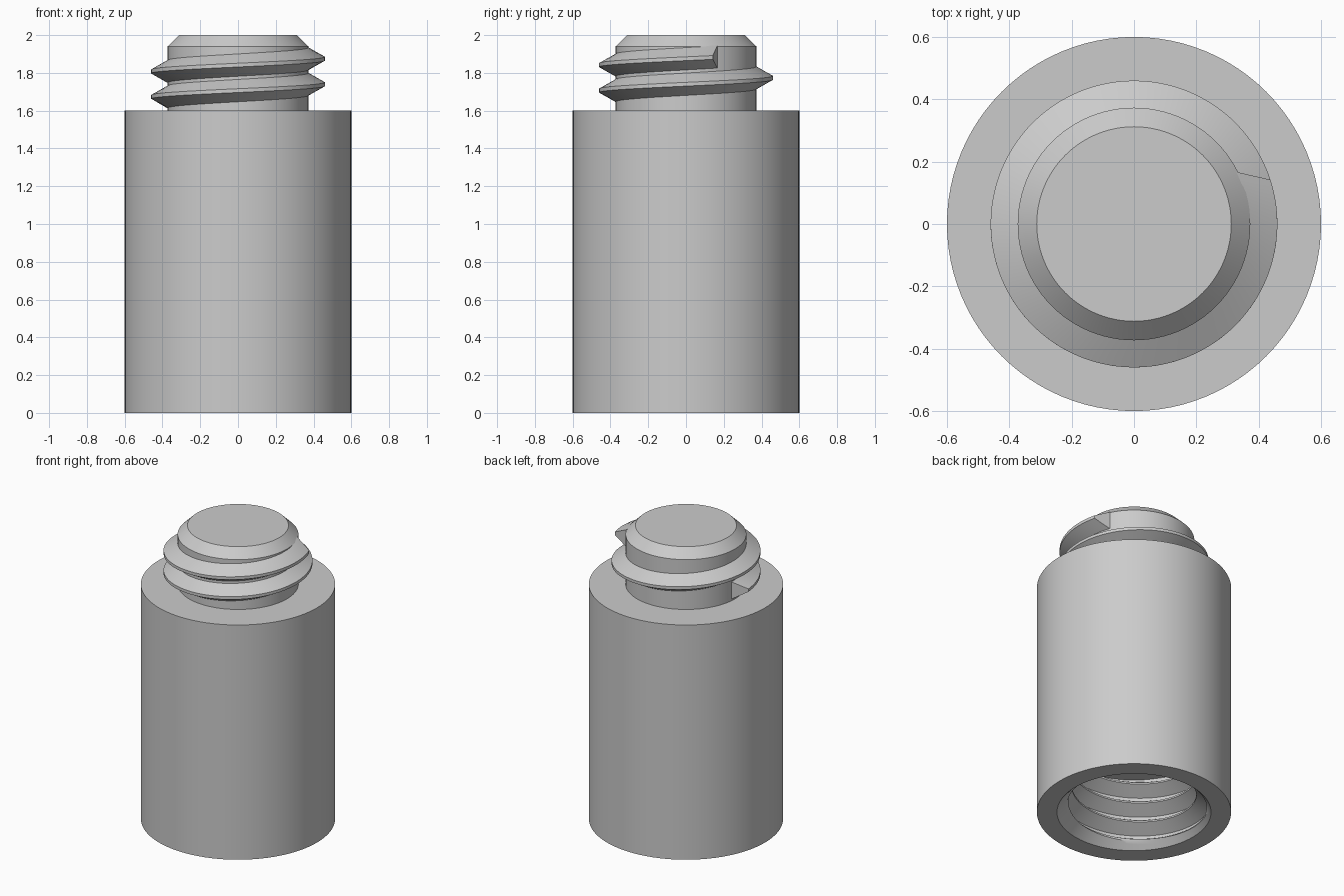
import bpy
import bmesh
from math import pi, cos, sin, radians, floor

cube = bpy.data.objects.get("Cube")
if cube:
    bpy.data.objects.remove(cube, do_unlink=True)

SEGS = 96
PITCH = 0.135
HALF_ROOT, HALF_CREST = 0.062, 0.01
SHOULDER = 1.6
CREST_Z = 0.14          # crest height above the thread's base at angle zero
BORE_MINOR, BORE_MAJOR, BORE_MOUTH, BORE_DEPTH = 0.385, 0.47, 0.476, 0.5

grey = bpy.data.materials.new("light_grey")
grey.use_nodes = True
grey.diffuse_color = (0.6, 0.6, 0.6, 1)
grey.node_tree.nodes["Principled BSDF"].inputs["Base Color"].default_value = (0.6, 0.6, 0.6, 1)


def polar(r, a, z):
    return (r * cos(a), r * sin(a), z)


def skin(bm, rows):
    """Join successive rows of points with quads."""
    grid = [[bm.verts.new(p) for p in row] for row in rows]
    for a, b in zip(grid, grid[1:]):
        for i in range(len(a) - 1):
            bm.faces.new((a[i], a[i + 1], b[i + 1], b[i]))
    return grid


def lathe(bm, profile):
    skin(bm, [[polar(r, 2 * pi * i / SEGS, z) for r, z in profile]
              for i in range(SEGS + 1)])


def finish(name, bm):
    bmesh.ops.remove_doubles(bm, verts=bm.verts, dist=1e-5)
    bmesh.ops.dissolve_degenerate(bm, edges=bm.edges, dist=1e-6)
    bmesh.ops.recalc_face_normals(bm, faces=bm.faces)
    mesh = bpy.data.meshes.new(name)
    bm.to_mesh(mesh)
    bm.free()
    mesh.materials.append(grey)
    obj = bpy.data.objects.new(name, mesh)
    bpy.context.collection.objects.link(obj)
    bpy.ops.object.select_all(action="DESELECT")
    obj.select_set(True)
    bpy.context.view_layer.objects.active = obj
    bpy.ops.object.shade_smooth_by_angle(angle=radians(30))
    return obj


def bore_radius(z, a):
    """Helical groove in the bore wall, opened by a chamfer at the mouth."""
    u = (z - CREST_Z) / PITCH - a / (2 * pi)
    d = abs(u - floor(u + 0.5)) * PITCH
    t = min(1, max(0, (HALF_ROOT - d) / (HALF_ROOT - HALF_CREST)))
    return max(BORE_MINOR + t * (BORE_MAJOR - BORE_MINOR), BORE_MOUTH - z)


def bore_column(a):
    """One upright strip of the bore, with its points following the helix."""
    flank = [HALF_CREST + (HALF_ROOT - HALF_CREST) * i / 4 for i in range(5)]
    offsets = [-d for d in reversed(flank)] + flank
    points = [polar(BORE_MOUTH, a, 0)]
    for turn in range(-4, 6):
        for off in offsets:
            z = CREST_Z + PITCH * (turn + a / (2 * pi)) + off
            z = min(BORE_DEPTH, max(0, z))
            points.append(polar(bore_radius(z, a), a, z))
    return points + [(0, 0, BORE_DEPTH)]


# Body: outer cylinder with a threaded blind bore underneath
bm = bmesh.new()
lathe(bm, [(BORE_MOUTH, 0), (0.6, 0), (0.6, SHOULDER), (0, SHOULDER)])
skin(bm, [bore_column(2 * pi * i / SEGS) for i in range(SEGS + 1)])
finish("body", bm)

# Neck: chamfered stud on the shoulder
bm = bmesh.new()
lathe(bm, [(0, 1.55), (0.373, 1.55), (0.373, 1.94), (0.312, 2), (0, 2)])
finish("neck", bm)

# Neck thread: trapezoid ridge wound around the stud, with slanted ends
bm = bmesh.new()
start, end, slant = radians(-187), radians(387), radians(9)
section = [(0.368, -HALF_ROOT, 0), (0.46, -HALF_CREST, slant),
           (0.46, HALF_CREST, slant), (0.368, HALF_ROOT, 0)]
section.append(section[0])
steps = 160
rows = []
for i in range(steps + 1):
    row = []
    for r, off, s in section:
        a = start + s + (end - start - 2 * s) * i / steps
        row.append(polar(r, a, SHOULDER + CREST_Z + PITCH * a / (2 * pi) + off))
    rows.append(row)
grid = skin(bm, rows)
for cap in (grid[0], grid[-1]):
    bm.faces.new(cap[:4])
finish("neck_thread", bm)
